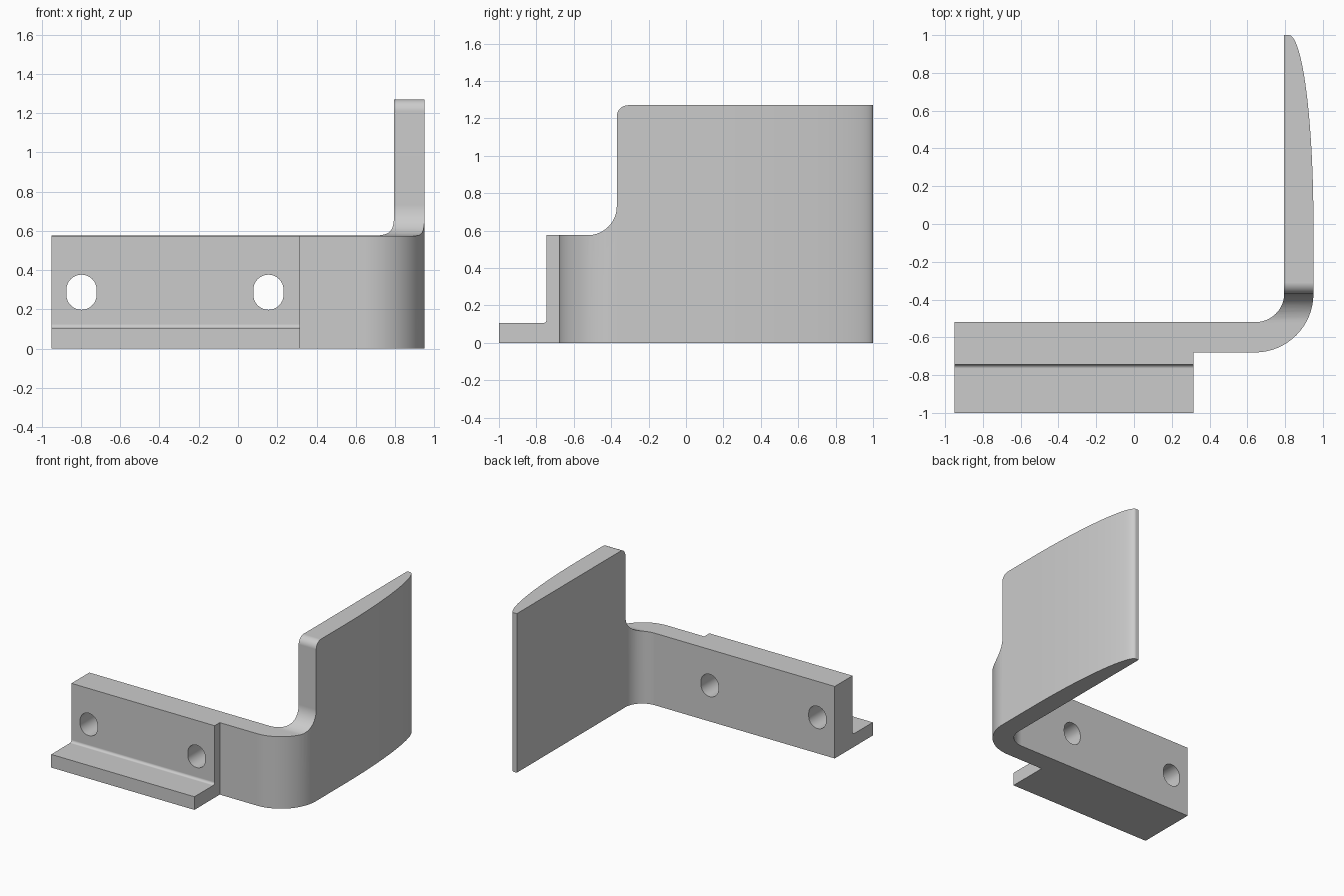
import bpy, bmesh
from math import sin, cos, radians

default = bpy.data.objects.get("Cube")
if default:
    bpy.data.objects.remove(default, do_unlink=True)

grey = bpy.data.materials.new("light grey")
grey.use_nodes = True
colour = (0.6, 0.6, 0.6, 1)
grey.diffuse_color = colour
grey.node_tree.nodes["Principled BSDF"].inputs["Base Color"].default_value = colour


def arc(cx, cy, rx, ry, start, end, steps=16):
    angles = [radians(start + (end - start) * i / steps) for i in range(steps + 1)]
    return [(cx + rx * cos(a), cy + ry * sin(a)) for a in angles]


def prism(name, outline, place, low, high):
    """Extrude a 2D outline between two depths; place maps (u, v, depth) to xyz."""
    bm = bmesh.new()
    face = bm.faces.new([bm.verts.new(place(u, v, low)) for u, v in outline])
    extruded = bmesh.ops.extrude_face_region(bm, geom=[face])["geom"]
    for v in extruded:
        if isinstance(v, bmesh.types.BMVert):
            shift = [b - a for a, b in zip(place(0, 0, low), place(0, 0, high))]
            v.co.x += shift[0]
            v.co.y += shift[1]
            v.co.z += shift[2]
    bmesh.ops.recalc_face_normals(bm, faces=bm.faces)
    mesh = bpy.data.meshes.new(name)
    bm.to_mesh(mesh)
    bm.free()
    mesh.materials.append(grey)
    obj = bpy.data.objects.new(name, mesh)
    bpy.context.collection.objects.link(obj)
    return obj


def combine(target, tool, operation):
    mod = target.modifiers.new(operation, 'BOOLEAN')
    mod.operation = operation
    mod.solver = 'EXACT'
    mod.object = tool
    bpy.context.view_layer.objects.active = target
    bpy.ops.object.modifier_apply(modifier=mod.name)
    bpy.data.objects.remove(tool, do_unlink=True)


# Plan: mounting block, rounded corner and tapering side panel
plan = [(-0.95, -1), (0.315, -1), (0.315, -0.68)]
plan += arc(0.64, -0.37, 0.31, 0.31, -90, 0)
plan += arc(0.82, 0, 0.13, 1, 0, 90, 28)
plan += [(0.795, 1)]
plan += arc(0.64, -0.37, 0.155, 0.15, 0, -90)
plan += [(-0.95, -0.52)]
bracket = prism("bracket", plan, lambda u, v, d: (u, v, d), 0, 1.5)

# Side silhouette: ledge, low wall and filleted tall panel
side = [(-1.1, -0.1), (1.1, -0.1), (1.1, 1.27)]
side += arc(-0.31, 1.21, 0.06, 0.06, 90, 180, 8)
side += arc(-0.525, 0.73, 0.155, 0.155, 0, -90)
side += [(-0.745, 0.575)]
side += arc(-0.765, 0.125, 0.02, 0.02, 0, -90, 6)
side += [(-1.1, 0.105)]
silhouette = prism("silhouette", side, lambda u, v, d: (d, u, v), -1.2, 1.2)
combine(bracket, silhouette, 'INTERSECT')

# Two slotted screw holes
for x in (-0.797, 0.155):
    slot = arc(x, 0.3, 0.077, 0.077, 0, 180) + arc(x, 0.275, 0.077, 0.077, 180, 360)
    cutter = prism("slot_cutter", slot, lambda u, v, d: (u, d, v), -0.9, -0.4)
    combine(bracket, cutter, 'DIFFERENCE')

# Smooth the curved faces, keep the edges crisp
bpy.ops.object.select_all(action='DESELECT')
bracket.select_set(True)
bpy.context.view_layer.objects.active = bracket
bpy.ops.object.shade_smooth_by_angle(angle=radians(30))
weighted = bracket.modifiers.new("flat_faces", 'WEIGHTED_NORMAL')
weighted.keep_sharp = True
